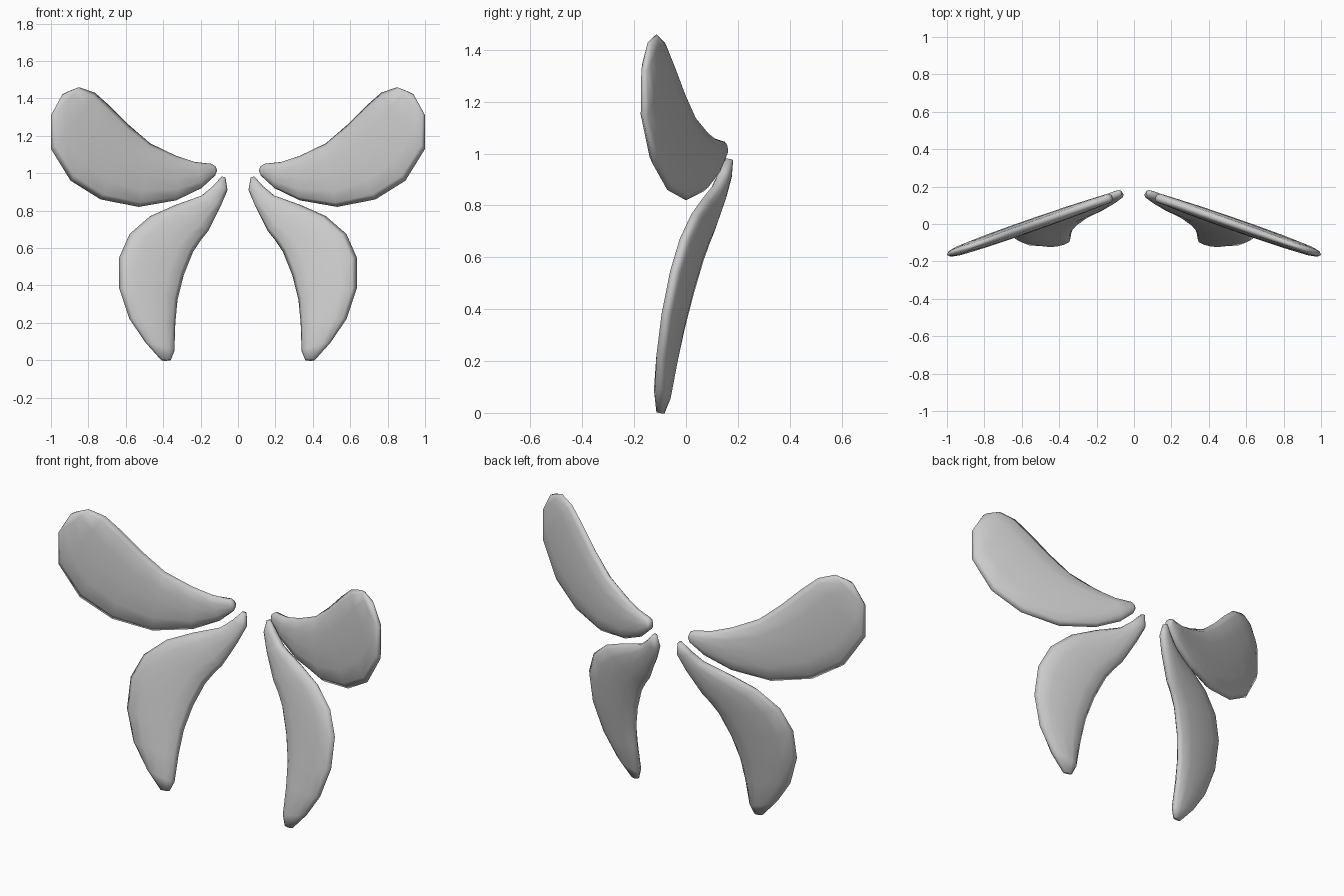
import bpy
import bmesh
from math import cos, sin, pi, copysign
from mathutils import Vector

cube = bpy.data.objects.get("Cube")
if cube:
    bpy.data.objects.remove(cube, do_unlink=True)

# One plain grey for all the wings
grey = bpy.data.materials.new("pale_grey")
grey.use_nodes = True
colour = (0.6, 0.6, 0.6, 1)
grey.diffuse_color = colour
grey.node_tree.nodes["Principled BSDF"].inputs["Base Color"].default_value = colour

SIDES = 12


def build_wing(name, leading, trailing, thickness, plane, side):
    """Loft rounded sections between the two edges of a wing lying on a tilted plane."""
    base, slope_x, slope_z = plane
    normal = Vector((-slope_x, 1, -slope_z)).normalized()
    bm = bmesh.new()
    rings = []
    for (ax, az), (bx, bz), half in zip(leading, trailing, thickness):
        a = Vector((ax, base + slope_x * ax + slope_z * az, az))
        b = Vector((bx, base + slope_x * bx + slope_z * bz, bz))
        ring = []
        for i in range(SIDES):
            angle = 2 * pi * i / SIDES
            bulge = copysign(abs(sin(angle)) ** 0.8, sin(angle)) if i % (SIDES // 2) else 0
            p = (a + b) / 2 + (a - b) / 2 * cos(angle) + normal * half * bulge
            ring.append(bm.verts.new((p.x * side, p.y, p.z)))
        rings.append(ring)
    for r, s in zip(rings, rings[1:]):
        for i in range(SIDES):
            j = (i + 1) % SIDES
            bm.faces.new((r[i], r[j], s[j], s[i]))
    bm.faces.new(rings[0])
    bm.faces.new(rings[-1])
    bmesh.ops.recalc_face_normals(bm, faces=bm.faces)
    for face in bm.faces:
        face.smooth = True
    mesh = bpy.data.meshes.new(name)
    bm.to_mesh(mesh)
    bm.free()
    mesh.materials.append(grey)
    wing = bpy.data.objects.new(name, mesh)
    bpy.context.collection.objects.link(wing)


# Edge points (x, z) from root to tip
upper_leading = [(.125, 1.04), (.14, 1.05), (.23, 1.06), (.335, 1.095), (.47, 1.16),
                 (.58, 1.255), (.68, 1.355), (.765, 1.43), (.85, 1.46), (.9, 1.44)]
upper_trailing = [(.115, 1.01), (.125, .985), (.195, .92), (.33, .855), (.53, .82),
                  (.735, .86), (.895, .96), (1, 1.13), (1, 1.31), (.94, 1.42)]
upper_thickness = [.015, .025, .028, .032, .034, .034, .032, .028, .02, .01]

lower_leading = [(.09, .98), (.135, .93), (.195, .88), (.335, .83), (.47, .77), (.58, .675),
                 (.635, .55), (.635, .385), (.58, .22), (.495, .095), (.41, 0)]
lower_trailing = [(.067, .975), (.056, .91), (.094, .82), (.16, .69), (.2, .64), (.24, .58),
                  (.29, .455), (.323, .325), (.335, .2), (.34, .05), (.36, 0)]
lower_thickness = [.015, .025, .03, .033, .034, .035, .035, .034, .033, .03, .015]

for label, side in (("left", 1), ("right", -1)):
    build_wing(label + "_upper_wing", upper_leading, upper_trailing, upper_thickness,
               (.185, -.35, 0), side)
    build_wing(label + "_lower_wing", lower_leading, lower_trailing, lower_thickness,
               (-.01, -.23, .2), side)
